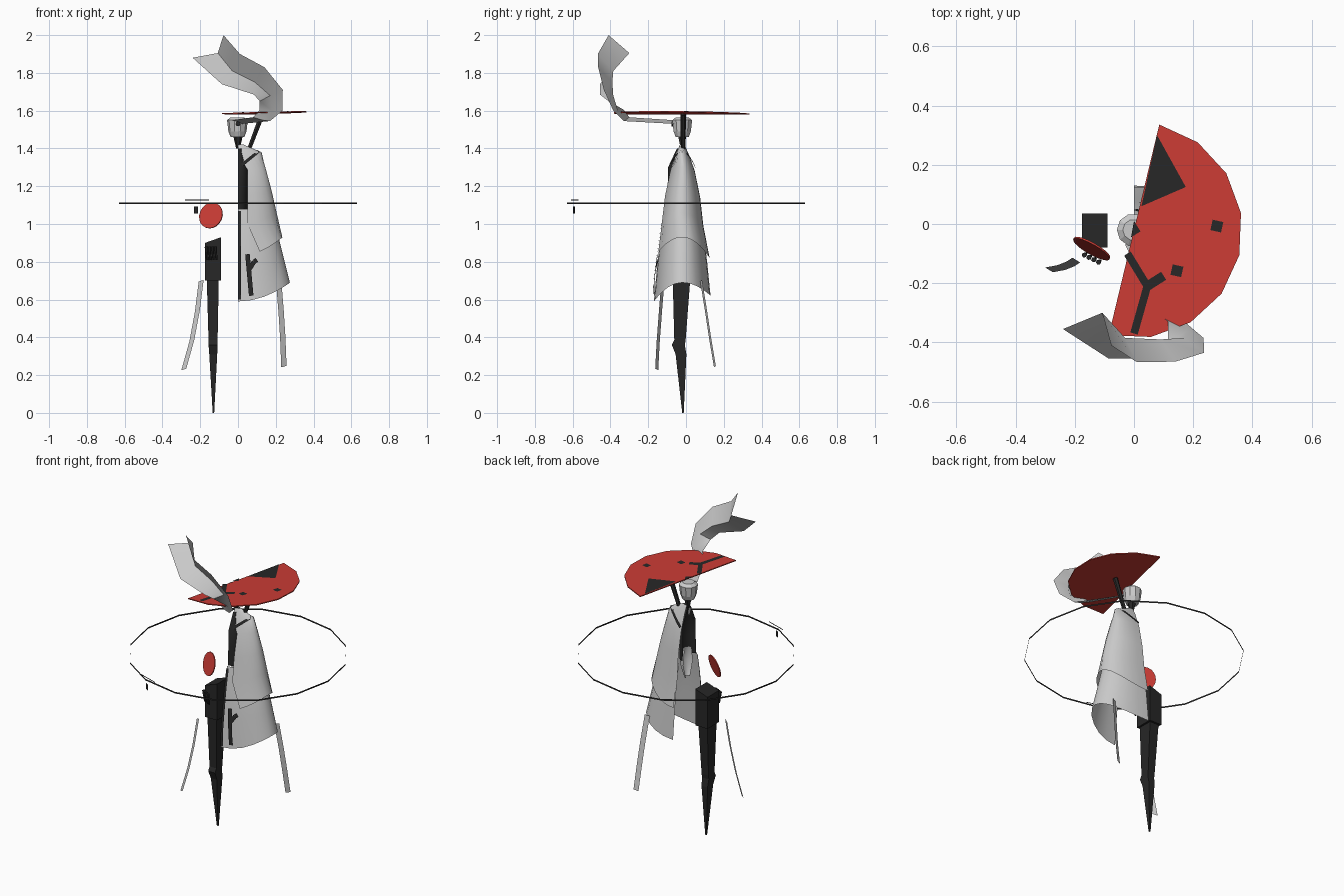
import bpy, bmesh, math
from mathutils import Vector

if "Cube" in bpy.data.objects:
    bpy.data.objects.remove(bpy.data.objects["Cube"])


def material(name, color):
    m = bpy.data.materials.new(name)
    m.diffuse_color = color
    m.use_nodes = True
    m.node_tree.nodes["Principled BSDF"].inputs["Base Color"].default_value = m.diffuse_color
    return m


BLACK = material("black", (0.02, 0.02, 0.02, 1))
RED = material("red", (0.6, 0.045, 0.035, 1))


def build(name, verts, faces, mat=None, smooth=False):
    me = bpy.data.meshes.new(name)
    me.from_pydata([tuple(v) for v in verts], [], faces)
    bm = bmesh.new()
    bm.from_mesh(me)
    bmesh.ops.recalc_face_normals(bm, faces=bm.faces)
    bm.to_mesh(me)
    bm.free()
    ob = bpy.data.objects.new(name, me)
    bpy.context.collection.objects.link(ob)
    if mat:
        me.materials.append(mat)
    if smooth:
        bpy.ops.object.select_all(action='DESELECT')
        ob.select_set(True)
        bpy.context.view_layer.objects.active = ob
        bpy.ops.object.shade_smooth_by_angle(angle=math.radians(50))
    return ob


def loft(name, rows, mat=None, closed=False, smooth=False):
    n = len(rows[0])
    verts = [p for r in rows for p in r]
    faces = []
    for i in range(len(rows) - 1):
        for j in range(n if closed else n - 1):
            k = (j + 1) % n
            faces.append((i*n + j, i*n + k, (i+1)*n + k, (i+1)*n + j))
    if closed:
        faces += [tuple(range(n)), tuple(range(len(verts) - n, len(verts)))]
    return build(name, verts, faces, mat, smooth)


def circle(cx, cy, z, r, n=8):
    return [(cx + r*math.cos(2*math.pi*i/n), cy + r*math.sin(2*math.pi*i/n), z) for i in range(n)]


def rod(name, a, b, r1, r2, mat=None, n=6):
    a, b = Vector(a), Vector(b)
    q = (b - a).to_track_quat('Z', 'Y')
    rows = [[c + q @ Vector(p) for p in circle(0, 0, 0, r, n)] for c, r in ((a, r1), (b, r2))]
    return loft(name, rows, mat, closed=True)


def stroke(name, path, w, place, steps=4):
    # flat painted line, laid on a surface by place(u, v)
    verts, faces = [], []
    for (a, b) in zip(path, path[1:]):
        a, b = Vector(a), Vector(b)
        d = (b - a).normalized()
        side = Vector((-d.y, d.x)) * w
        for i in range(steps):
            p, q = a.lerp(b, i/steps), a.lerp(b, (i+1)/steps)
            k = len(verts)
            verts += [place(*c) for c in (p - side, q - side, q + side, p + side)]
            faces.append((k, k+1, k+2, k+3))
    build(name, verts, faces, BLACK)


CY = -0.02


def half_shell(name, levels, drop_front, drop_back, mat=None, cy=CY, n=12):
    # half-elliptical open garment; level = z, x radius, y radius, front edge x
    rows = []
    for i, (z, rx, ry, x0) in enumerate(levels):
        t = (i/(len(levels) - 1))**2
        start = math.asin(min(1, x0/rx))
        row = []
        for j in range(n + 1):
            a = start + (math.pi - start)*j/n
            c = math.cos(a)
            drop = (drop_front if c > 0 else drop_back)*c*c*t
            row.append((rx*math.sin(a), cy - ry*c, z - drop))
        rows.append(row)
    return loft(name, rows, mat, smooth=True)


def on_shell(levels, sign):
    def place(x, z):
        pts = sorted(levels)
        z2 = max(pts[0][0], min(pts[-1][0], z))
        for lo, hi in zip(pts, pts[1:]):
            if lo[0] <= z2 <= hi[0]:
                t = (z2 - lo[0])/(hi[0] - lo[0])
                rx, ry = (lo[k] + (hi[k] - lo[k])*t for k in (1, 2))
        return (x, CY + sign*(ry*math.sqrt(max(0, 1 - (x/rx)**2)) + 0.004), z)
    return place


# cape and skirt
cape = [(1.42, .03, .012, 0), (1.38, .125, .032, 0), (1.3, .145, .066, .05),
        (1.18, .178, .095, .05), (1.06, .206, .112, .05), (.93, .235, .145, .115)]
skirt = [(1.08, .165, .09, 0), (.95, .21, .115, 0), (.82, .242, .133, 0), (.69, .275, .15, 0)]
half_shell("cape", cape, .1, .11)
half_shell("skirt", skirt, .1, .07)
for s, side in ((-1, "front"), (1, "back")):
    stroke(side + "_shoulder_stripe", [(.005, 1.30), (.11, 1.385)], .008, on_shell(cape, s))
f = on_shell(skirt, -1)
stroke("skirt_front_trim", [(.008, 1.07), (.008, .6)], .008, f, 8)
stroke("skirt_branch", [(.05, .84), (.07, .62)], .012, f)
stroke("skirt_twig", [(.06, .76), (.085, .8), (.1, .81)], .012, f)

# torso and waist
half_shell("torso", [(1.4, .02, .015, 0), (1.3, .052, .062, 0), (1.2, .054, .064, 0),
                     (1.08, .05, .066, 0)], 0, 0, BLACK, cy=-.033)
half_shell("waist", [(1.14, .03, .035, 0), (1.05, .045, .048, 0), (.96, .02, .02, 0)], 0, 0)

# head, neck, eye and hat support
loft("head", [circle(-.003, CY, z, r, 10) for z, r in
              ((1.46, .036), (1.49, .048), (1.55, .055), (1.565, .035))], closed=True)
rod("neck", (0, CY, 1.40), (0, CY, 1.47), .01, .026, BLACK)
rod("eye", (0, -.06, 1.53), (0, -.078, 1.53), .013, .013, BLACK, 8)
rod("hat_support", (.06, -.015, 1.40), (.128, -.015, 1.58), .012, .015, BLACK)


# half-disc hat with painted marks
def on_hat(x, y, lift=0.006):
    return (x, y, 1.583 + .03*x - .01*y + lift)


rim = [(.366*math.cos(a), -.02 + .366*math.sin(a)) for a in
       (math.radians(76.5 - 22.5*i) for i in range(9))]
loft("hat_brim", [[on_hat(x, y, h) for x, y in rim] for h in (-.003, .003)], RED, closed=True)
build("hat_wedge_mark", [on_hat(.078, .30), on_hat(.175, .125), on_hat(.025, .06)], [(0, 1, 2)], BLACK)
build("hat_notch_mark", [on_hat(0, .01), on_hat(.022, -.025), on_hat(-.01, -.045)], [(0, 1, 2)], BLACK)
stroke("hat_branch_mark", [(-.022, -.10), (.045, -.21), (0, -.37)], .013, on_hat, 1)
stroke("hat_twig_mark", [(.045, -.21), (.1, -.175)], .016, on_hat, 1)
for i, (x, y) in enumerate(((.28, -.007), (.145, -.158))):
    stroke(f"hat_square_mark_{i}", [(x - .018, y + .004), (x + .018, y - .004)], .018, on_hat, 1)

# plume: ribbon with a folded centre, running under the brim and up
loft("plume", [
    [(.02, -.06, 1.53), (0, -.07, 1.54), (-.03, -.07, 1.55)],
    [(.17, -.33, 1.545), (.13, -.32, 1.55), (.08, -.30, 1.565)],
    [(.235, -.385, 1.60), (.18, -.36, 1.60), (.115, -.33, 1.605)],
    [(.237, -.435, 1.71), (.17, -.385, 1.68), (.115, -.41, 1.65)],
    [(.14, -.465, 1.83), (.09, -.39, 1.75), (.085, -.455, 1.685)],
    [(.01, -.467, 1.90), (-.03, -.385, 1.81), (-.085, -.455, 1.74)],
    [(-.077, -.41, 2.0), (-.107, -.30, 1.905), (-.24, -.355, 1.88)]], smooth=True)


# leg: stacked rectangular sections ending in a point
def box_row(x1, x2, y1, y2, z1, z2):
    return [(x1, y1, z1), (x2, y1, z2), (x2, y2, z2), (x1, y2, z1)]


loft("hip_block", [box_row(-.175, -.09, -.08, .035, .70, .70),
                   box_row(-.175, -.09, -.08, .035, .90, .93)], BLACK, closed=True)
loft("leg", [box_row(-.165, -.102, -.07, .022, .70, .70),
             box_row(-.156, -.108, -.062, -.002, .385, .385),
             box_row(-.156, -.108, -.075, -.006, .36, .36),
             box_row(-.152, -.110, -.055, .002, .31, .31),
             box_row(-.134, -.126, -.02, -.012, 0, 0)], BLACK, closed=True)

# fingers
for i in range(4):
    x, y = -.168 + .016*i, -.105 - .008*i
    rod(f"finger_{i}", (x, y, .88), (x + .006, y + .005, .81), .009, .005, BLACK)

# tilted red disc
n = Vector((-.48, -.85, .25)).normalized()
c = Vector((-.143, -.083, 1.045))
rod("red_disc", c - n*.003, c + n*.003, .07, .07, RED, 20)

# trailing ribbons
for name, path, w in (
        ("left_ribbon", [(-.195, -.122, .70), (-.215, -.135, .54), (-.245, -.147, .38), (-.287, -.155, .23)], (.013, -.008, .004)),
        ("right_ribbon", [(.215, .08, .70), (.228, .106, .54), (.237, .127, .40), (.243, .153, .245)], (.014, .005, .004))):
    loft(name, [[Vector(p) - Vector(w), Vector(p) + Vector(w)] for p in path])

# floating ring band and its small tags
ring = [circle(0, 0, z, .63, 16) for z in (1.105, 1.115)]
loft("ring_band", [r + r[:1] for r in ring], BLACK)
for name, a, b, z1, z2 in (("ring_bar", (-.28, -.568), (-.153, -.61), 1.124, 1.129),
                           ("ring_tag", (-.233, -.588), (-.213, -.597), 1.055, 1.093)):
    loft(name, [[(*a, z), (*b, z)] for z in (z1, z2)], BLACK)
